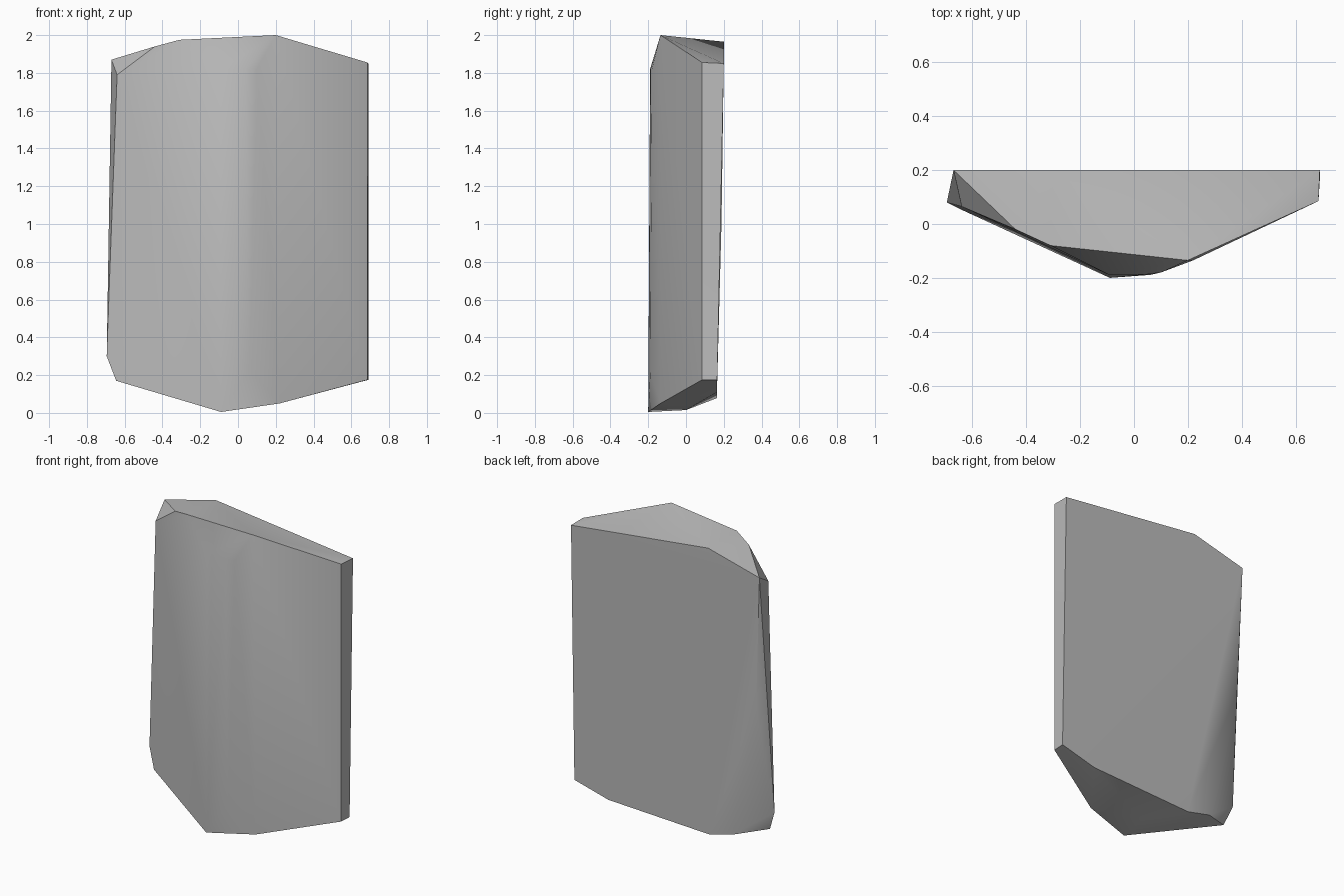
import bpy
import bmesh
import math

cube = bpy.data.objects.get("Cube")
if cube:
    bpy.data.objects.remove(cube, do_unlink=True)

# Stone colour
stone = bpy.data.materials.new("stone_grey")
stone.use_nodes = True
colour = (0.5, 0.5, 0.5, 1)
stone.diffuse_color = colour
stone.node_tree.nodes["Principled BSDF"].inputs["Base Color"].default_value = colour

# Corners of the chipped slab, grouped by region
top_rim = [(-.67, .2, 1.87), (-.64, .065, 1.79), (-.44, -.02, 1.94), (-.31, -.08, 1.975),
           (.2, -.135, 2), (-.3, .2, 1.965)]
front_ridge = [(-.09, -.19, 1.82), (.04, -.188, 1.82), (.1, -.18, 1.82),
               (-.09, -.2, .005), (.06, -.189, .22)]
right_side = [(.69, .2, 1.85), (.685, .085, 1.855), (.69, .165, .175), (.685, .085, .175)]
bottom_rim = [(.22, -.135, .05), (.445, .165, .11), (-.06, 0, .015), (-.28, .163, .078),
              (-.45, .158, .12), (-.645, .055, .17), (-.695, .08, .3)]
back_edge = [(-.638, .188, 1.01)]

# Wrap the corners in one convex solid
bm = bmesh.new()
for corner in top_rim + front_ridge + right_side + bottom_rim + back_edge:
    bm.verts.new(corner)
hull = bmesh.ops.convex_hull(bm, input=bm.verts[:])
loose = [v for v in bm.verts if not v.link_faces]
bmesh.ops.delete(bm, geom=loose, context="VERTS")
bmesh.ops.dissolve_limit(bm, angle_limit=math.radians(1), verts=bm.verts[:], edges=bm.edges[:])
bmesh.ops.recalc_face_normals(bm, faces=bm.faces[:])

mesh = bpy.data.meshes.new("stone_slab")
bm.to_mesh(mesh)
bm.free()
mesh.materials.append(stone)
slab = bpy.data.objects.new("stone_slab", mesh)
bpy.context.collection.objects.link(slab)

# Soft ridge, crisp rims
bpy.ops.object.select_all(action="DESELECT")
slab.select_set(True)
bpy.context.view_layer.objects.active = slab
bpy.ops.object.shade_smooth_by_angle(angle=math.radians(35))
